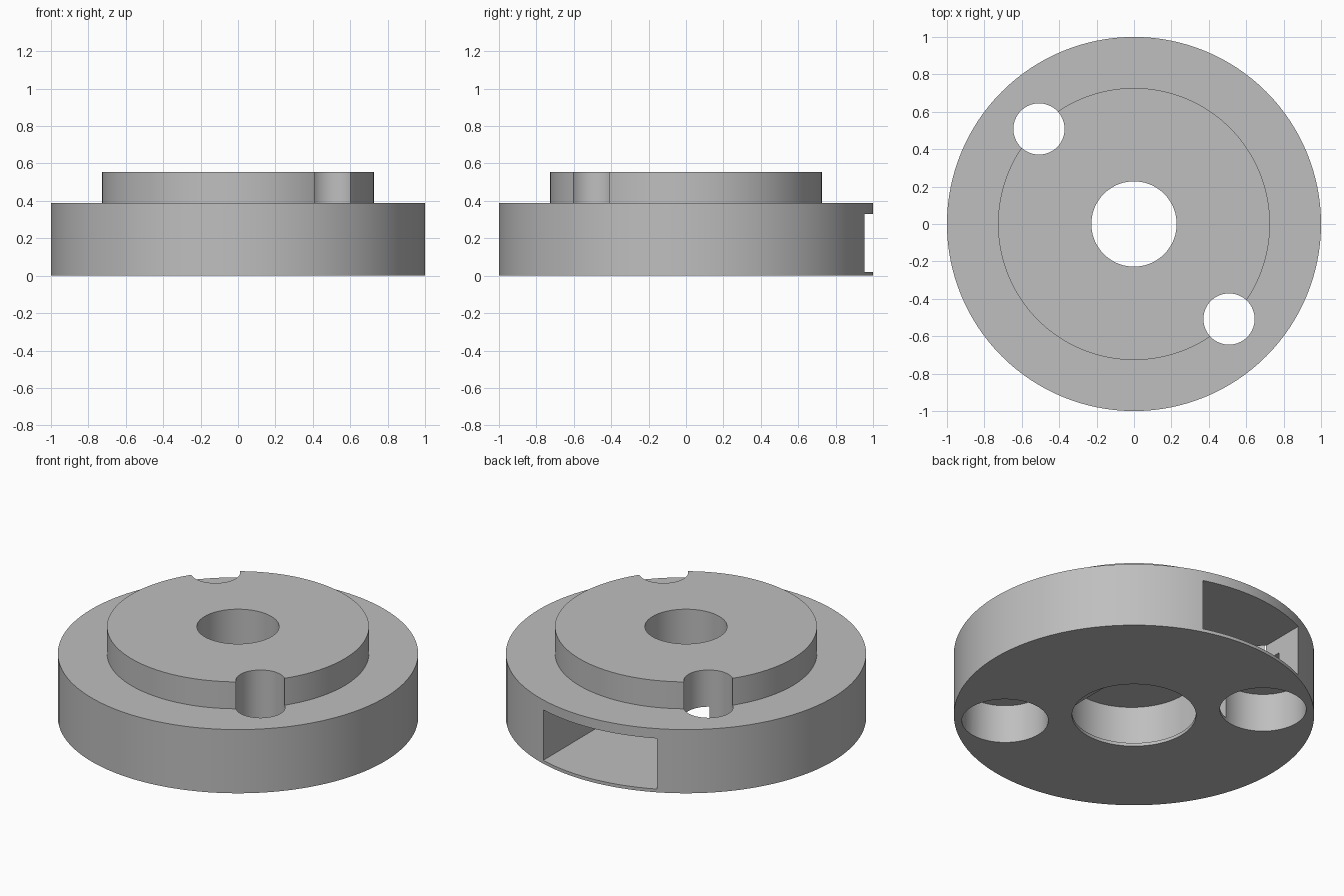
import bpy, bmesh, math
from mathutils import Matrix

if "Cube" in bpy.data.objects:
    bpy.data.objects.remove(bpy.data.objects["Cube"], do_unlink=True)

SEGMENTS = 128

grey = bpy.data.materials.new("plain grey")
grey.use_nodes = True
colour = (0.52, 0.52, 0.52, 1)
grey.diffuse_color = colour
grey.node_tree.nodes["Principled BSDF"].inputs["Base Color"].default_value = colour


def finish(name, bm):
    bmesh.ops.recalc_face_normals(bm, faces=bm.faces)
    mesh = bpy.data.meshes.new(name)
    bm.to_mesh(mesh)
    bm.free()
    mesh.materials.append(grey)
    obj = bpy.data.objects.new(name, mesh)
    bpy.context.collection.objects.link(obj)
    return obj


def lathe(name, profile):
    """Spin a closed (radius, height) profile around z."""
    bm = bmesh.new()
    rings = []
    for i in range(SEGMENTS):
        a = math.tau * i / SEGMENTS
        rings.append([bm.verts.new((r * math.cos(a), r * math.sin(a), z)) for r, z in profile])
    n = len(profile)
    for i, ring in enumerate(rings):
        after = rings[(i + 1) % SEGMENTS]
        for j in range(n):
            k = (j + 1) % n
            bm.faces.new((ring[j], after[j], after[k], ring[k]))
    return finish(name, bm)


def prism(name, outline, bottom, top):
    """Extrude a flat outline between two heights."""
    bm = bmesh.new()
    face = bm.faces.new([bm.verts.new((x, y, bottom)) for x, y in outline])
    lifted = bmesh.ops.extrude_face_region(bm, geom=[face])["geom"]
    moved = [v for v in lifted if isinstance(v, bmesh.types.BMVert)]
    bmesh.ops.translate(bm, verts=moved, vec=(0, 0, top - bottom))
    return finish(name, bm)


def cylinder(name, x, y, radius, bottom, top):
    bm = bmesh.new()
    bmesh.ops.create_cone(bm, cap_ends=True, segments=64, radius1=radius, radius2=radius,
                          depth=top - bottom,
                          matrix=Matrix.Translation((x, y, (top + bottom) / 2)))
    return finish(name, bm)


def cut(target, cutter):
    cutter.hide_render = True
    mod = target.modifiers.new("cut", 'BOOLEAN')
    mod.operation = 'DIFFERENCE'
    mod.solver = 'EXACT'
    mod.object = cutter
    bpy.ops.object.select_all(action='DESELECT')
    bpy.context.view_layer.objects.active = target
    target.select_set(True)
    bpy.ops.object.modifier_apply(modifier=mod.name)
    bpy.data.objects.remove(cutter, do_unlink=True)


# Disc with a raised boss, a centre bore and a wider opening underneath
body = lathe("stepped_disc", [
    (0.228, 0.555), (0.727, 0.555), (0.727, 0.39), (1, 0.39),
    (1, 0), (0.344, 0), (0.344, 0.021), (0.228, 0.021)])

# Internal pocket, open at the back and round at its inner end
middle, radius, end = -0.067, 0.366, -0.1
outline = [(middle + radius, 1.2), (middle - radius, 1.2)]
for i in range(49):
    a = math.pi + math.pi * i / 48
    outline.append((middle + radius * math.cos(a), end + radius * math.sin(a)))
cut(body, prism("pocket_cutter", outline, 0.02, 0.33))

# Two counterbored screw holes on opposite sides
for side in (-1, 1):
    x, y = 0.508 * side, -0.508 * side
    cut(body, cylinder("screw_hole_cutter", x, y, 0.137, -0.2, 0.8))
    cut(body, cylinder("counterbore_cutter", x, y, 0.24, -0.2, 0.235))

bpy.context.view_layer.objects.active = body
body.select_set(True)
bpy.ops.object.shade_smooth_by_angle(angle=math.radians(30))
